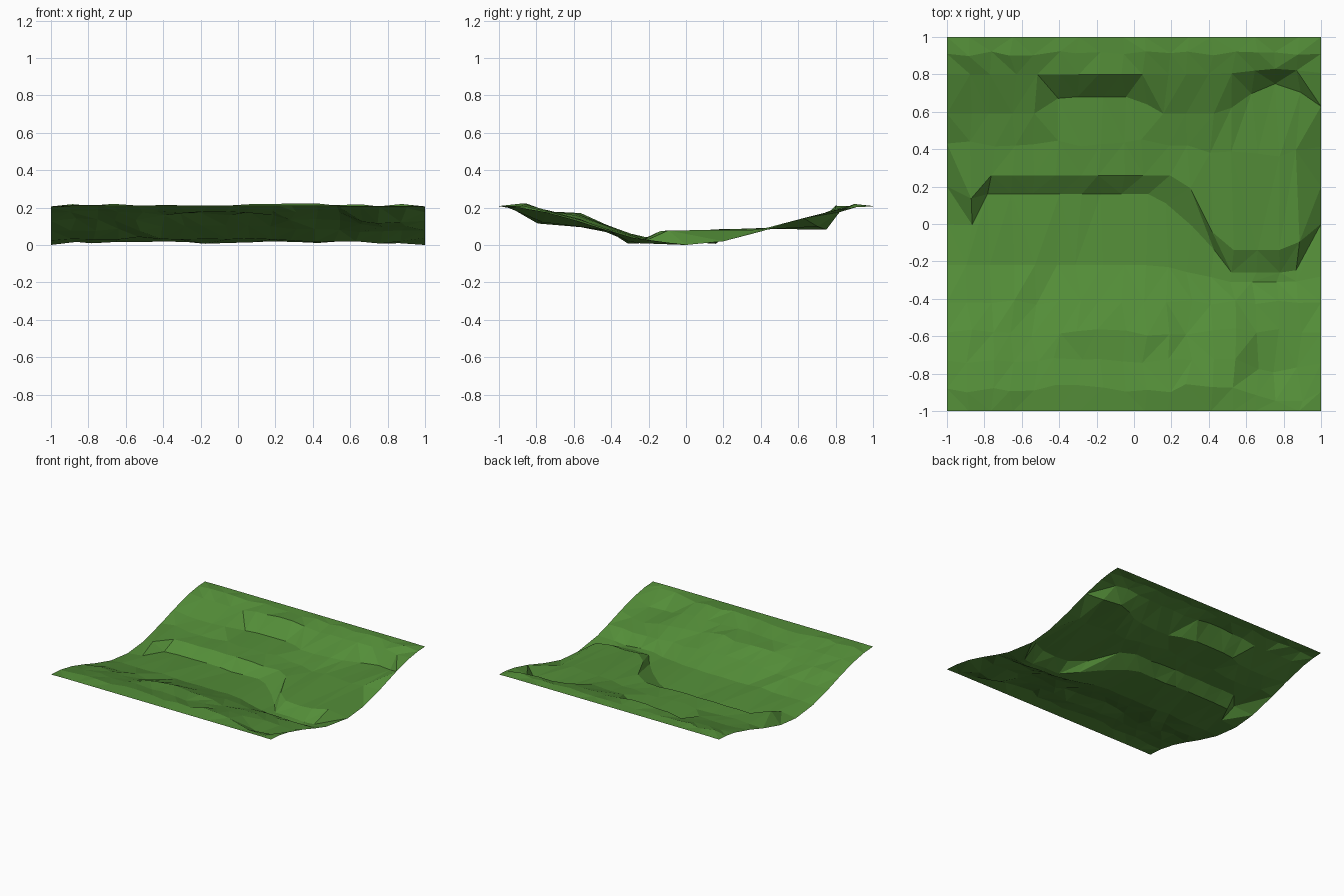
import bpy, bmesh, math, random

if "Cube" in bpy.data.objects:
    bpy.data.objects.remove(bpy.data.objects["Cube"])

random.seed(4)

grass = bpy.data.materials.new("grass green")
grass.diffuse_color = (0.088, 0.27, 0.04, 1)
grass.use_nodes = True
grass.node_tree.nodes["Principled BSDF"].inputs["Base Color"].default_value = grass.diffuse_color

COLS = 18


def bump(x, centre, half, ramp):
    """1 within half of the centre, falling to 0 over the ramp."""
    return max(0, min(1, (half + ramp - abs(x - centre)) / ramp))


def edge_height(y):
    """Smooth valley section shared by both side edges."""
    return .103 * (1 - math.cos(math.pi * y))


def contours(x):
    """Cross-section (y, z, wobble) from south to north."""
    foot = bump(x, .7, .17, .4)         # river bends south round a spur
    top = bump(x, .66, .2, .2)
    west = bump(x, -1, .1, .1)          # bank curls in at the west edge
    cliff = bump(x, -.2, .2, .13)       # steep parts of the north slope
    scarp = bump(x, .77, .04, .25)
    hollow = bump(x, .78, .07, .2)      # dip in the south slope
    knoll = bump(x, -.12, .2, .2)       # raised shoulder on the south slope
    return [
        (-1, .208, 0),
        (-.88 - .06 * hollow, .216 - .015 * hollow, 1),
        (-.73 - .06 * hollow, .178 - .07 * hollow, .6),
        (-.58, .138 - .04 * hollow + .028 * knoll, 1),
        (-.42, .08 + .025 * knoll - .01 * hollow, .6),
        (-.22 - .09 * foot, .036 - .022 * foot, 0),                   # river bed
        (.16 - .42 * foot - .2 * west, .012, 0),                      # bank foot
        (.26 - .4 * top - .15 * west, .08 - .009 * top, 0),           # bank top
        (.43 - .06 * top, .086, 1),                                   # terrace
        (.59 + .09 * cliff + .16 * scarp, .112 - .024 * max(cliff, scarp), 0),
        (.8 + .03 * scarp, .182 + .023 * cliff, 0),                   # slope top
        (.91, .212, .6),
        (1, .208, 0),
    ]


bm = bmesh.new()
columns = []
for i in range(COLS):
    x0 = -1 + 2 * i / (COLS - 1)
    end = i in (0, COLS - 1)
    column = []
    for j, (y, z, wobble) in enumerate(contours(x0)):
        x = x0
        if end:
            # smooth tile edges, dipping to the ground at y = 0
            if j in (6, 7):
                y = (j - 6) * .2
            z = edge_height(y)
        elif abs(y) < 1:
            x += random.uniform(-.02, .02)
            y += random.uniform(-.025, .025) * wobble
            z += random.uniform(-.007, .007)
        column.append(bm.verts.new((x, y, max(z, 0))))
    columns.append(column)

# Triangulated faceted sheet, split along mixed diagonals
for left, right in zip(columns, columns[1:]):
    for j in range(len(left) - 1):
        a, b, c, d = left[j], right[j], right[j + 1], left[j + 1]
        if random.random() < .5:
            tris = ((a, b, c), (a, c, d))
        else:
            tris = ((a, b, d), (b, c, d))
        for t in tris:
            bm.faces.new(t)

mesh = bpy.data.meshes.new("river_valley_ground")
bm.to_mesh(mesh)
bm.free()
mesh.materials.append(grass)
ground = bpy.data.objects.new("river_valley_ground", mesh)
bpy.context.collection.objects.link(ground)
